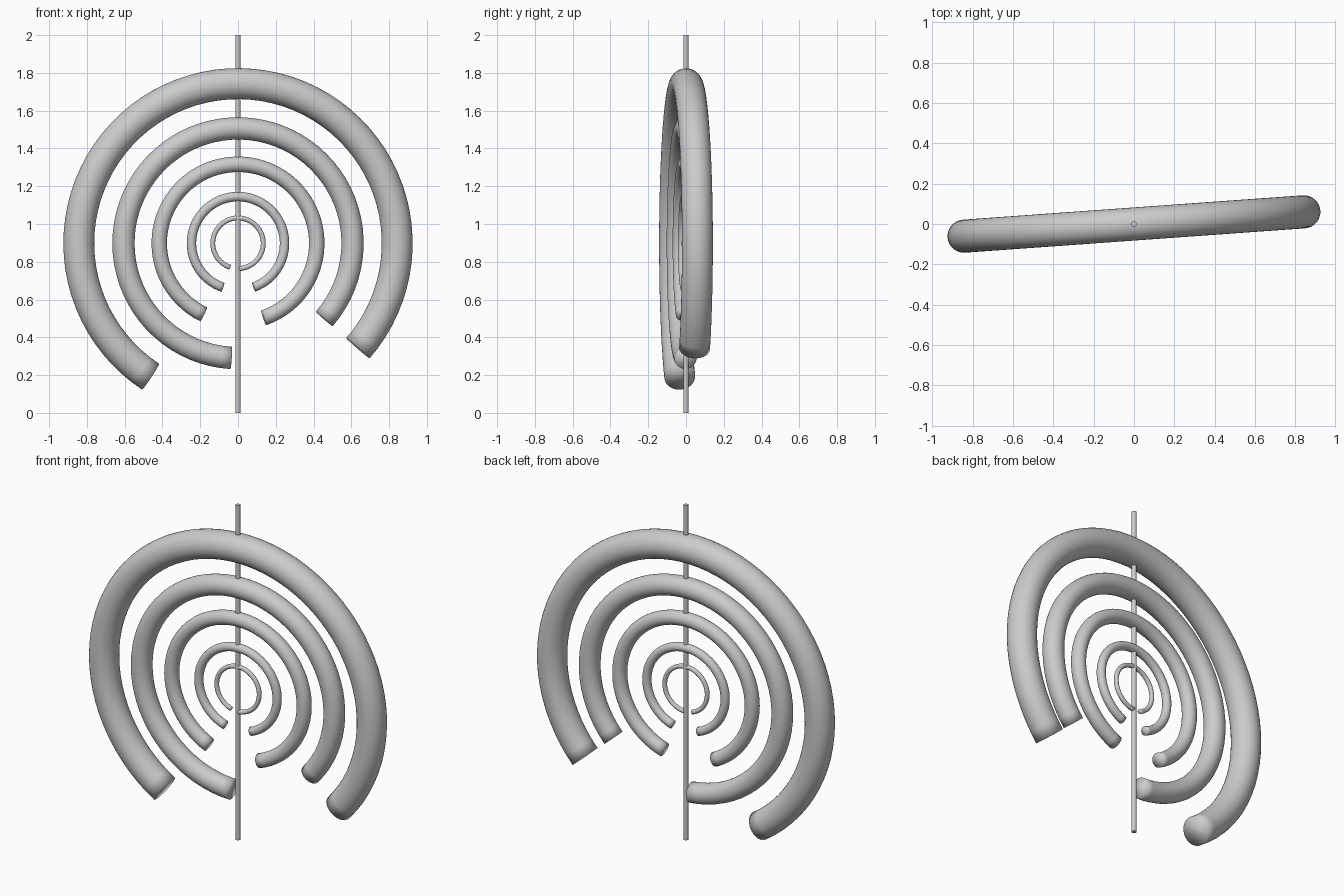
import bpy
import bmesh
from math import sin, cos, radians, tau
from mathutils import Vector

old = bpy.data.objects.get("Cube")
if old:
    bpy.data.objects.remove(old, do_unlink=True)

grey = bpy.data.materials.new("grey")
grey.use_nodes = True
colour = (0.6, 0.6, 0.6, 1)
grey.diffuse_color = colour
grey.node_tree.nodes["Principled BSDF"].inputs["Base Color"].default_value = colour

CENTRE = 0.898
STEPS, SIDES = 64, 32


def open_ring(name, radius, thickness, gap_right, gap_left):
    """Round tube bent into a ring; the gaps are degrees from straight down."""
    start, end = radians(gap_left), radians(360 - gap_right)
    bm = bmesh.new()
    loops = []
    for i in range(STEPS + 1):
        a = start + (end - start) * i / STEPS
        out = Vector((sin(a), 0, -cos(a)))
        loops.append([bm.verts.new(out * (radius + thickness * cos(tau * j / SIDES))
                                   + Vector((0, thickness * sin(tau * j / SIDES), 0)))
                      for j in range(SIDES)])
    for a, b in zip(loops, loops[1:]):
        for j in range(SIDES):
            k = (j + 1) % SIDES
            bm.faces.new((a[j], a[k], b[k], b[j]))
    # Flat end caps
    bm.faces.new(loops[0])
    bm.faces.new(loops[-1])
    bmesh.ops.recalc_face_normals(bm, faces=bm.faces)
    for face in bm.faces:
        face.smooth = True
    mesh = bpy.data.meshes.new(name)
    bm.to_mesh(mesh)
    bm.free()
    mesh.materials.append(grey)
    ring = bpy.data.objects.new(name, mesh)
    ring.location.z = CENTRE
    ring.rotation_euler.z = radians(4.1)
    bpy.context.collection.objects.link(ring)


# Nested rings, largest first
open_ring("outer_ring", 0.845, 0.082, 33.3, 48.9)
open_ring("second_ring", 0.608, 0.059, 3.5, 48.8)
open_ring("third_ring", 0.418, 0.041, 25.8, 19)
open_ring("fourth_ring", 0.247, 0.025, 18.9, 19.7)
open_ring("inner_ring", 0.134, 0.013, 18, 2)

# Upright rod through the middle
bpy.ops.mesh.primitive_cylinder_add(vertices=24, radius=0.0135, depth=2, location=(0, 0, 1))
rod = bpy.context.object
rod.name = "centre_rod"
rod.data.materials.append(grey)
bpy.ops.object.shade_smooth_by_angle()
